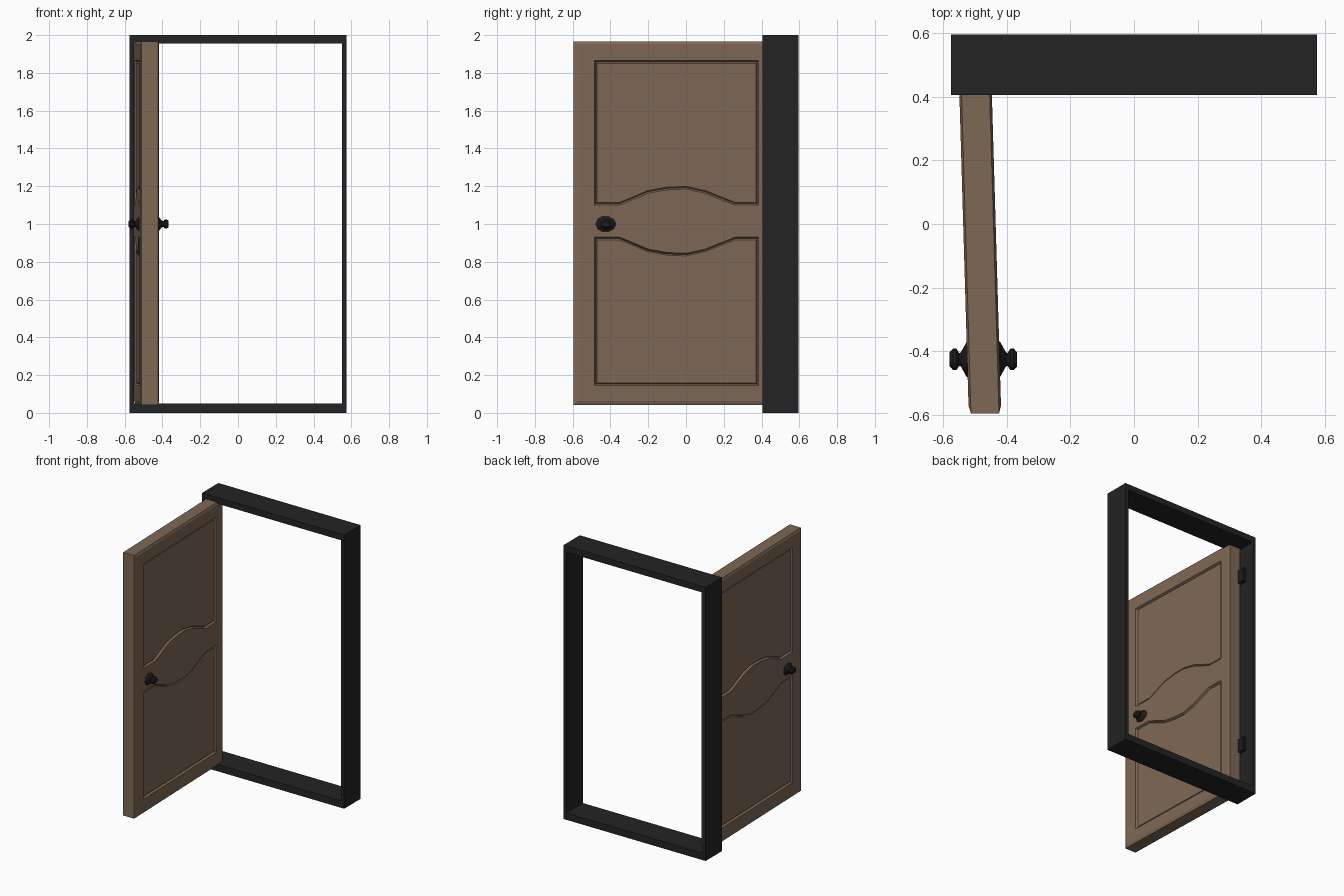
import bpy, bmesh, math

if "Cube" in bpy.data.objects:
    bpy.data.objects.remove(bpy.data.objects["Cube"])


def material(name, rgb):
    m = bpy.data.materials.new(name)
    m.diffuse_color = (*rgb, 1)
    m.use_nodes = True
    m.node_tree.nodes["Principled BSDF"].inputs["Base Color"].default_value = m.diffuse_color
    return m


WOOD = material("brown wood", (0.205, 0.138, 0.09))
DARK = material("charcoal frame", (0.017, 0.017, 0.017))
METAL = material("black metal", (0.011, 0.011, 0.011))


def finish(bm, name, mat):
    bmesh.ops.recalc_face_normals(bm, faces=bm.faces)
    me = bpy.data.meshes.new(name)
    bm.to_mesh(me)
    bm.free()
    me.materials.append(mat)
    ob = bpy.data.objects.new(name, me)
    bpy.context.collection.objects.link(ob)
    return ob


def rect(bm, axis, d, a0, a1, z0, z1):
    """Four vertices of an upright rectangle across the given axis."""
    pts = [(a0, z0), (a1, z0), (a1, z1), (a0, z1)]
    return [bm.verts.new((d, a, z) if axis == 'x' else (a, d, z)) for a, z in pts]


def ring(bm, a, b):
    for i in range(4):
        j = (i + 1) % 4
        bm.faces.new((a[i], a[j], b[j], b[i]))


# ---- door frame: one mitred rectangular loop
bm = bmesh.new()
loops = []
for y, inner in ((0.405, 0), (0.595, 0), (0.595, 1), (0.405, 1)):
    if inner:
        loops.append(rect(bm, 'y', y, -0.55, 0.55, 0.05, 1.955))
    else:
        loops.append(rect(bm, 'y', y, -0.575, 0.575, 0, 2))
for i in range(4):
    ring(bm, loops[i], loops[(i + 1) % 4])
finish(bm, "door_frame", DARK)


# ---- open door leaf: slab with two moulded panels on each side
def door_x(y):
    """Centre line of the slightly turned leaf."""
    return -0.497 - 0.0293 * (y - 0.4)


YL, YR, ZB, ZT, ZM = -0.485, 0.385, 0.145, 1.865, 1.015
ARCH = [(YL, .085), (-0.35, .085), (-0.3, .105), (-0.2, .148), (-0.1, .166), (0, .17),
        (0.1, .148), (0.2, .108), (0.26, .085), (YR, .085)]

bm = bmesh.new()
panels, rims = [], []
for s in (-1, 1):
    face_x = s * 0.051
    v = lambda y, z: bm.verts.new((face_x, y, z))
    up = [v(y, ZM + h) for y, h in ARCH]
    lo = [v(y, ZM - h) for y, h in ARCH]
    utl, utr, lbl, lbr = v(YL, ZT), v(YR, ZT), v(YL, ZB), v(YR, ZB)
    outer = rect(bm, 'x', face_x, -0.57, 0.445, 0.062, 1.95)
    bl, br, tr, tl = outer
    edge = rect(bm, 'x', s * 0.044, -0.595, 0.47, 0.042, 1.965)
    ring(bm, outer, edge)                                # chamfered border
    rims.append(edge)
    bm.faces.new((bl, lbl, lo[0], up[0], utl, tl))       # lock stile
    bm.faces.new((br, tr, utr, up[-1], lo[-1], lbr))     # hinge stile
    bm.faces.new((tl, utl, utr, tr))                     # top rail
    bm.faces.new((bl, br, lbr, lbl))                     # bottom rail
    bm.faces.new(lo + up[::-1])                          # curved middle rail
    panels.append(bm.faces.new(up + [utr, utl]))
    panels.append(bm.faces.new([lbl, lbr] + lo[::-1]))
ring(bm, rims[0], rims[1])
bmesh.ops.recalc_face_normals(bm, faces=bm.faces)
for p in panels:                                         # moulding grooves
    bmesh.ops.inset_individual(bm, faces=[p], thickness=0.008, depth=-0.014, use_even_offset=True)
    bmesh.ops.inset_individual(bm, faces=[p], thickness=0.006, depth=0.006, use_even_offset=True)
for vert in bm.verts:
    vert.co.x += door_x(vert.co.y)
finish(bm, "door_leaf", WOOD)

# ---- knobs: faceted lathe profile (distance out, radius), both sides
PROFILE = [(-0.01, 0.056), (0.003, 0.056), (0.022, 0.022), (0.027, 0.02),
           (0.036, 0.034), (0.046, 0.034), (0.057, 0.022)]
KY, N = -0.425, 10
for s, name in ((1, "knob_inner"), (-1, "knob_outer")):
    bm = bmesh.new()
    rows = []
    for t, r in PROFILE:
        rows.append([bm.verts.new((door_x(KY) + s * (0.049 + t),
                                   KY + r * math.cos(2 * math.pi * k / N),
                                   1.0 + 0.76 * r * math.sin(2 * math.pi * k / N)))
                     for k in range(N)])
    for a, b in zip(rows, rows[1:]):
        for k in range(N):
            j = (k + 1) % N
            bm.faces.new((a[k], a[j], b[j], b[k]))
    bm.faces.new(rows[0])
    bm.faces.new(rows[-1])
    finish(bm, name, METAL)

# ---- hinges on the left jamb
for z, name in ((1.73, "hinge_upper"), (0.41, "hinge_lower")):
    bm = bmesh.new()
    a = rect(bm, 'x', -0.555, 0.455, 0.525, z - 0.05, z + 0.05)
    b = rect(bm, 'x', -0.525, 0.455, 0.525, z - 0.05, z + 0.05)
    ring(bm, a, b)
    bm.faces.new(a)
    bm.faces.new(b)
    finish(bm, name, METAL)
